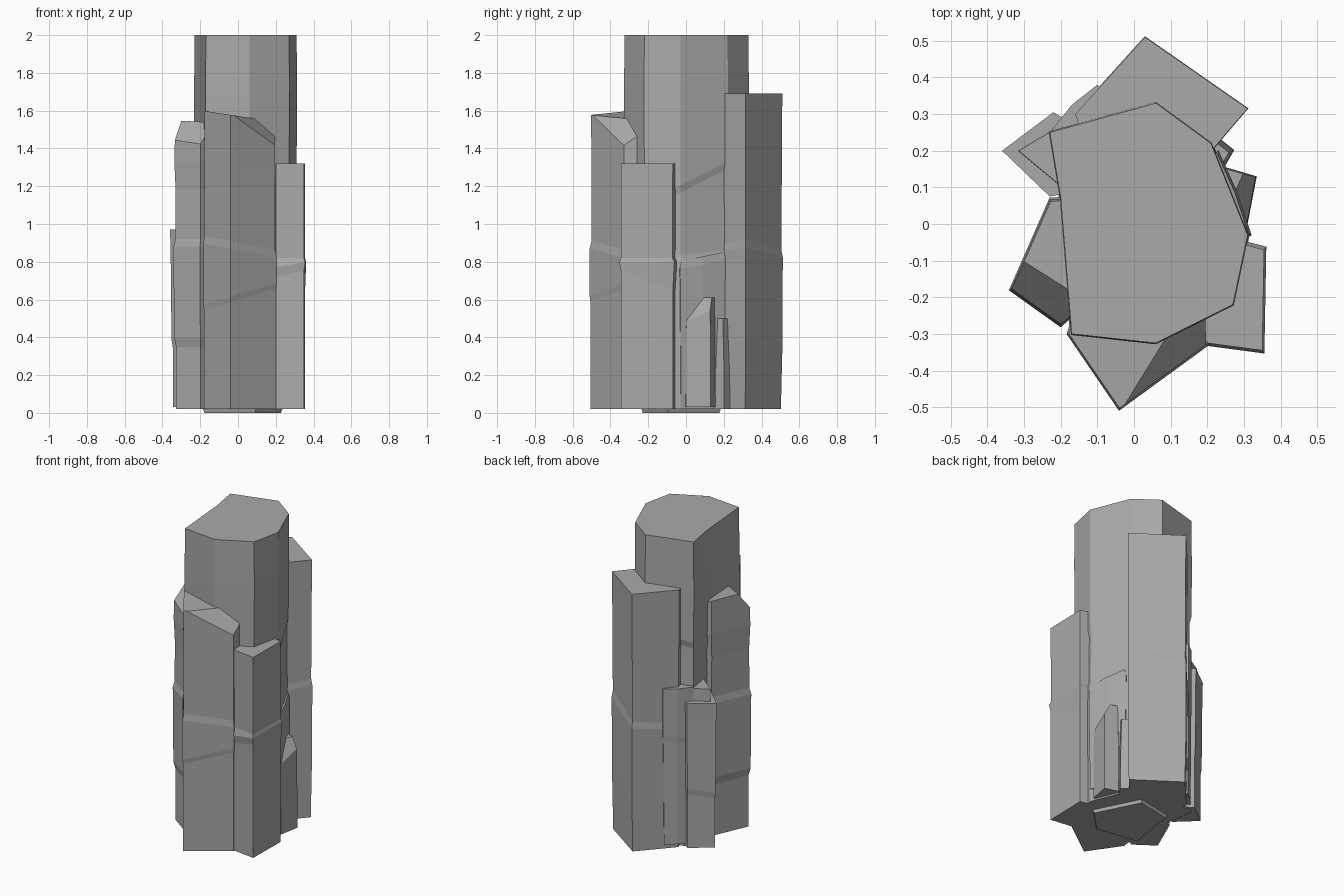
import bpy, bmesh
from mathutils import Vector

if "Cube" in bpy.data.objects:
    bpy.data.objects.remove(bpy.data.objects["Cube"], do_unlink=True)

stone = bpy.data.materials.new("grey_stone")
stone.use_nodes = True
STONE_COLOUR = (0.4, 0.4, 0.4, 1)
stone.diffuse_color = STONE_COLOUR
stone.node_tree.nodes["Principled BSDF"].inputs["Base Color"].default_value = STONE_COLOUR


def column(name, outline, rings, chips=()):
    """Loft an outline through rings of (height, growth, tilt x, tilt y), then chisel off chips (point, normal)."""
    bm = bmesh.new()
    centre = sum((Vector(p) for p in outline), Vector((0, 0))) / len(outline)
    loops = []
    for z, grow, tilt_x, tilt_y in rings:
        loop = []
        for p in outline:
            offset = Vector(p) - centre
            q = centre + offset * grow
            loop.append(bm.verts.new((q.x, q.y, z + tilt_x * offset.x + tilt_y * offset.y)))
        loops.append(loop)
    n = len(outline)
    for low, high in zip(loops, loops[1:]):
        for i in range(n):
            j = (i + 1) % n
            bm.faces.new((low[i], low[j], high[j], high[i]))
    bm.faces.new(loops[0][::-1])
    bm.faces.new(loops[-1])
    for point, normal in chips:
        cut = bmesh.ops.bisect_plane(bm, geom=bm.verts[:] + bm.edges[:] + bm.faces[:],
                                     plane_co=point, plane_no=normal, clear_outer=True)
        edges = [e for e in cut["geom_cut"] if isinstance(e, bmesh.types.BMEdge)]
        bmesh.ops.holes_fill(bm, edges=edges, sides=0)
    bmesh.ops.recalc_face_normals(bm, faces=bm.faces[:])
    mesh = bpy.data.meshes.new(name)
    bm.to_mesh(mesh)
    bm.free()
    mesh.materials.append(stone)
    obj = bpy.data.objects.new(name, mesh)
    bpy.context.collection.objects.link(obj)


# Tall central pillar
column("central_pillar",
       [(-.23, .25), (.06, .33), (.21, .22), (.31, -.03), (.27, -.22), (.06, -.325), (-.17, -.3), (-.2, .07)],
       [(.02, 1, 0, 0), (.8, 1.02, 0, .1), (.84, .98, 0, .1), (1.18, .97, 0, .5),
        (1.22, 1, 0, .5), (1.7, 1.01, .2, 0), (2, 1, 0, 0)])

# High rear column
column("rear_column",
       [(.03, .51), (-.16, .3), (-.1, .1), (.12, .1), (.22, .21), (.31, .315)],
       [(.02, .97, 0, 0), (.34, 1, .2, 0), (.83, 1.01, .2, 0), (.87, .98, .2, 0),
        (1.3, .99, 0, 0), (1.69, 1, 0, 0)])

# Front column with a raised band between two cracks
column("front_column",
       [(-.04, -.505), (.2, -.33), (.19, -.1), (-.12, -.1), (-.18, -.3)],
       [(.02, 1, 0, 0), (.6, 1, .3, 0), (.63, 1.02, .3, 0), (.86, 1.02, -.2, 0),
        (.9, .98, -.2, 0), (1.3, .98, 0, 0), (1.57, .99, -.15, 0)],
       [((.13, -.37, 1.47), (.65, -.35, .55))])

# Front left column, undercut near its foot
column("front_left_column",
       [(-.34, -.18), (-.2, -.28), (-.05, -.15), (-.08, .08), (-.23, .07)],
       [(.02, .92, 0, 0), (.35, .92, 0, 0), (.4, .99, 0, 0), (.88, 1.01, 0, 0),
        (.92, .95, 0, 0), (1.18, .94, 0, 0), (1.33, .98, 0, 0), (1.54, .95, -.05, 0)],
       [((-.3, -.2, 1.44), (-.35, -.6, .55))])

# Right front column
column("right_front_column",
       [(.35, -.345), (.355, -.07), (.2, -.03), (.16, -.26), (.2, -.325)],
       [(.02, 1, 0, 0), (.68, 1, .2, -.4), (.78, 1.06, .2, 0), (.82, .99, 0, 0), (1.32, 1, 0, 0)])

# Low left column with a chiselled corner
column("left_column",
       [(-.36, .2), (-.22, .305), (-.08, .22), (-.1, .1), (-.23, .075)],
       [(.03, .91, 0, 0), (.38, .91, .2, 0), (.42, .95, .2, 0), (.86, .98, 0, 0), (.97, 1, 0, 0)])
column("left_upper_stub",
       [(-.32, .2), (-.22, .26), (-.12, .22), (-.2, .1)],
       [(.85, 1, 0, 0), (1.05, .95, 0, 0)])
column("rear_left_flake",
       [(-.17, .325), (-.1, .38), (0, .28), (-.1, .16), (-.23, .25)],
       [(.05, .9, 0, 0), (.72, .97, .1, 0), (.75, 1, .1, 0), (1.06, 1, 0, 0)])

# Low right blocks and foot chip
column("right_block",
       [(.335, .13), (.25, .155), (.15, .1), (.18, -.04), (.31, 0)],
       [(.03, 1, 0, 0), (.4, .99, 0, 0), (.61, .95, 0, 0)],
       [((.31, .05, .52), (.8, -.35, .45))])
column("right_foot_chip",
       [(.27, .2), (.22, .24), (.1, .15), (.2, .08)],
       [(.02, 1.05, 0, 0), (.22, 1.03, 0, 0), (.5, .85, 0, 0)])
column("right_ledge",
       [(.32, -.03), (.28, .09), (.23, .2), (.1, .1), (.15, -.1)],
       [(.1, .95, 0, 0), (.78, 1.01, 0, .2), (.82, .92, 0, .2)])

# Underside of the cluster
column("base_plug",
       [(-.2, -.2), (.1, -.25), (.25, -.1), (.1, .2), (-.15, .15)],
       [(0, .9, 0, 0), (.06, 1, 0, 0)])
